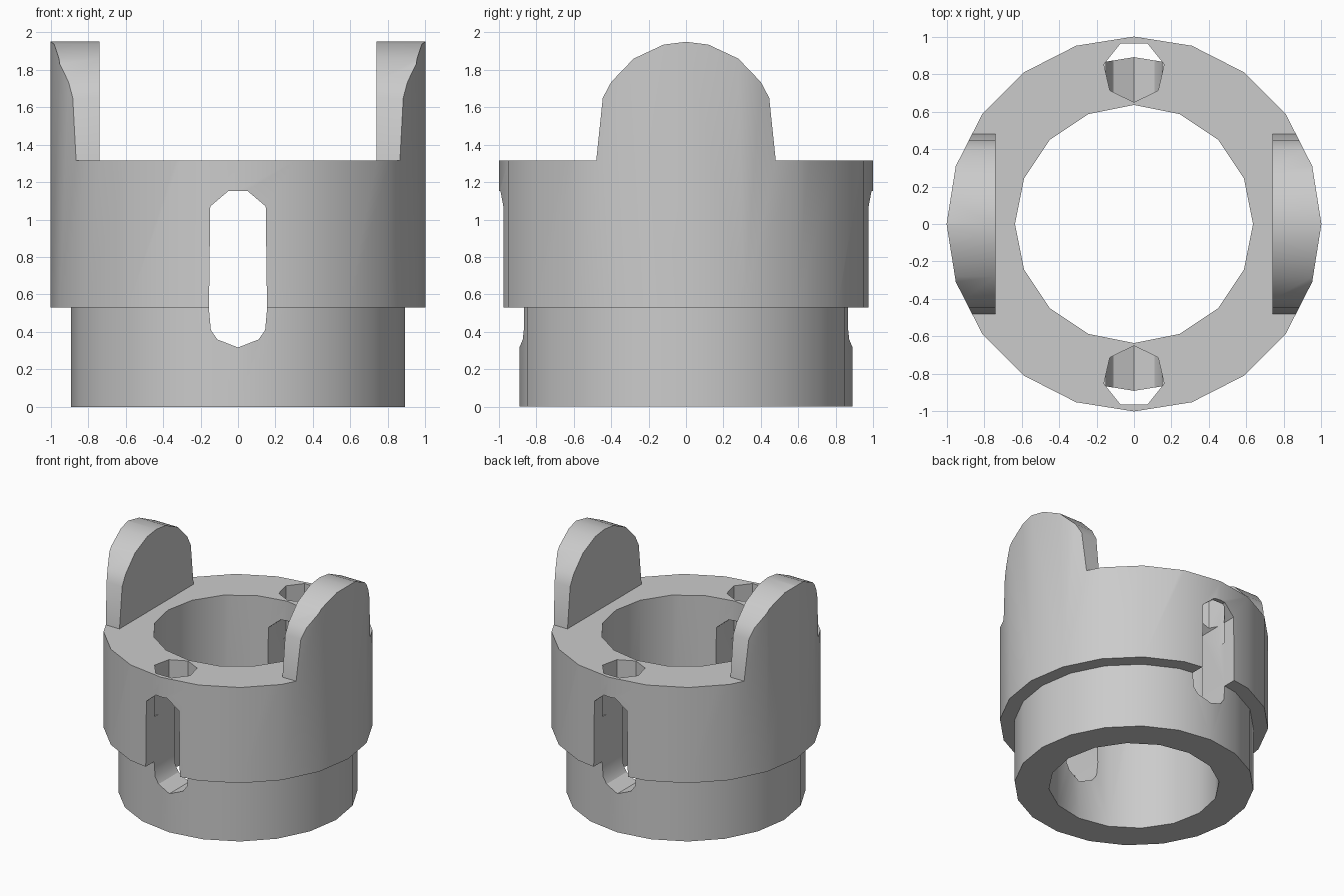
import bpy, bmesh, math

cube = bpy.data.objects.get("Cube")
if cube:
    bpy.data.objects.remove(cube, do_unlink=True)

metal = bpy.data.materials.new("light_grey")
metal.use_nodes = True
metal.diffuse_color = (0.6, 0.6, 0.6, 1)
metal.node_tree.nodes["Principled BSDF"].inputs["Base Color"].default_value = (0.6, 0.6, 0.6, 1)


def make_object(name, bm):
    bmesh.ops.recalc_face_normals(bm, faces=bm.faces)
    mesh = bpy.data.meshes.new(name)
    bm.to_mesh(mesh)
    bm.free()
    mesh.materials.append(metal)
    obj = bpy.data.objects.new(name, mesh)
    bpy.context.collection.objects.link(obj)
    return obj


def prism(name, points, vector):
    """Closed outline pushed along a vector."""
    bm = bmesh.new()
    face = bm.faces.new([bm.verts.new(p) for p in points])
    result = bmesh.ops.extrude_face_region(bm, geom=[face], use_keep_orig=True)
    moved = [v for v in result["geom"] if isinstance(v, bmesh.types.BMVert)]
    bmesh.ops.translate(bm, verts=moved, vec=vector)
    return make_object(name, bm)


def ring_points(radius, sides, y, z, phase=0.0):
    angles = [phase + math.tau * i / sides for i in range(sides)]
    return [(radius * math.cos(a), y + radius * math.sin(a), z) for a in angles]


def lathe(name, profile, sides):
    """Closed solid of revolution with flat end caps."""
    bm = bmesh.new()
    rings = [[bm.verts.new(p) for p in ring_points(r, sides, 0, z)] for r, z in profile]
    for low, high in zip(rings, rings[1:]):
        for i in range(sides):
            j = (i + 1) % sides
            bm.faces.new((low[i], low[j], high[j], high[i]))
    bm.faces.new(rings[0])
    bm.faces.new(rings[-1])
    return make_object(name, bm)


def cut(target, cutter):
    cutter.hide_render = True
    mod = target.modifiers.new("cut", "BOOLEAN")
    mod.operation = "DIFFERENCE"
    mod.solver = "EXACT"
    mod.object = cutter
    bpy.ops.object.select_all(action="DESELECT")
    bpy.context.view_layer.objects.active = target
    target.select_set(True)
    bpy.ops.object.modifier_apply(modifier=mod.name)
    bpy.data.objects.remove(cutter, do_unlink=True)


TOP, STEP, PEAK = 1.315, 0.53, 1.955

# Stepped body, tall enough to contain the two ears
body = lathe("stepped_collar", [(0.89, 0), (0.89, STEP), (1, STEP), (1, PEAK)], 20)

# Space between the ears
cut(body, prism("gap_cutter", [(-0.74, -1.2, TOP), (0.74, -1.2, TOP),
                               (0.74, 1.2, TOP), (-0.74, 1.2, TOP)], (0, 0, 1)))

# Rounded outline of the ears
half_arch = [(0.48, TOP), (0.445, 1.65), (0.4, 1.735), (0.28, 1.86), (0.12, 1.935)]
arch = [(-y, z) for y, z in half_arch] + [(0, 1.95)] + half_arch[::-1]
outline = [(-1.2, TOP)] + arch + [(1.2, TOP), (1.2, 2.2), (-1.2, 2.2)]
cut(body, prism("arch_cutter", [(-1.2, y, z) for y, z in outline], (2.4, 0, 0)))

# Central bore
cut(body, prism("bore_cutter", ring_points(0.635, 16, 0, -0.2), (0, 0, 2.4)))

# Long upright slot through front and back
half_slot = [(0.11, 0.36), (0.145, 0.41), (0.155, 0.52), (0.148, 1.07), (0.05, 1.153)]
slot = [(0, 0.317)] + half_slot + [(-x, z) for x, z in half_slot[::-1]]
cut(body, prism("slot_cutter", [(x, -1.2, z) for x, z in slot], (0, 2.4, 0)))

# Vertical holes dropping from the rim into the slots
for side in (-1, 1):
    cut(body, prism("hole_cutter", ring_points(0.165, 7, side * 0.815, 0.9, -side * math.pi / 2),
                    (0, 0, 0.7)))

bpy.ops.object.shade_smooth_by_angle(angle=math.radians(30))
